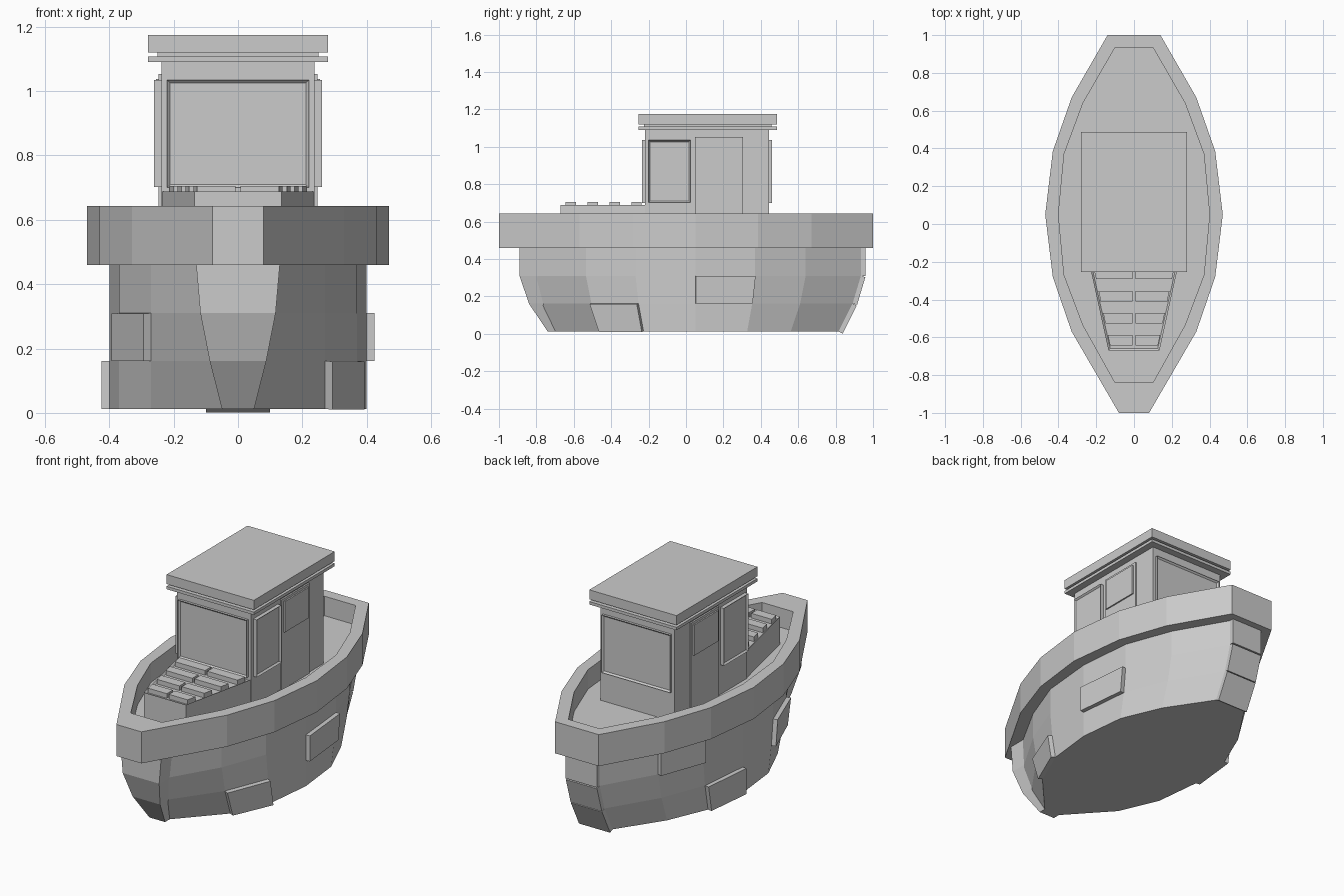
import bpy, bmesh
from mathutils import Vector

if "Cube" in bpy.data.objects:
    bpy.data.objects.remove(bpy.data.objects["Cube"])

# Half outlines, bow to stern
HULL = [(.10, -.84), (.27, -.535), (.37, -.27), (.40, .05), (.37, .37), (.27, .64), (.10, .935)]
RIM = [(.08, -1), (.33, -.57), (.43, -.28), (.47, .05), (.43, .385), (.33, .67), (.14, 1)]
# Hull levels: height, lengthwise scale, half width at the bow
ROWS = [(.53, 1, .10), (.46, 1, .10), (.31, 1, .09), (.162, .95, .065), (.0125, .865, .03)]


def finish(bm, name):
    bmesh.ops.recalc_face_normals(bm, faces=bm.faces[:])
    me = bpy.data.meshes.new(name)
    bm.to_mesh(me)
    bm.free()
    ob = bpy.data.objects.new(name, me)
    bpy.context.collection.objects.link(ob)
    return ob


def full(half):
    return list(half) + [(-x, y) for x, y in reversed(half)]


def loft(name, loops, cap=True, closed=False):
    """Bridge a stack of equal-length 3D loops."""
    bm = bmesh.new()
    rings = [[bm.verts.new(p) for p in lp] for lp in loops]
    n = len(rings[0])
    pairs = list(zip(rings, rings[1:])) + ([(rings[-1], rings[0])] if closed else [])
    for a, b in pairs:
        for i in range(n):
            j = (i + 1) % n
            bm.faces.new((a[i], a[j], b[j], b[i]))
    if cap:
        bm.faces.new(rings[0])
        bm.faces.new(rings[-1])
    return finish(bm, name)


def box(name, x0, x1, y0, y1, z0, z1):
    base = [(x0, y0), (x1, y0), (x1, y1), (x0, y1)]
    return loft(name, [[(x, y, z) for x, y in base] for z in (z0, z1)])


def recess(ob, direction, border, depth):
    """Inset the face pointing in a direction and push it in."""
    d = Vector(direction)
    bm = bmesh.new()
    bm.from_mesh(ob.data)
    bm.normal_update()
    f = max(bm.faces, key=lambda q: q.normal.dot(d))
    bmesh.ops.inset_region(bm, faces=[f], thickness=border)
    bmesh.ops.translate(bm, verts=f.verts[:], vec=-d * depth)
    bm.to_mesh(ob.data)
    bm.free()


def hull_point(row, col, side=1):
    z, s, bow = ROWS[row]
    x, y = HULL[col]
    return Vector(((bow if col == 0 else x) * side, .05 + (y - .05) * s, z))


def plate(name, corners, t=.025):
    """Slab standing out from a hull facet."""
    n = (corners[2] - corners[0]).cross(corners[3] - corners[1]).normalized()
    mid = sum(corners, Vector()) / 4
    if n.dot(mid - Vector((0, .05, .3))) < 0:
        n = -n
    return loft(name, [[p - n * .01 for p in corners], [p + n * t for p in corners]])


# Hull with deck
loops = []
for r in range(len(ROWS)):
    right = [hull_point(r, c) for c in range(7)]
    loops.append(right + [Vector((-p.x, p.y, p.z)) for p in reversed(right)])
loft("hull", loops)

# Raised bulwark rim
o, i = full(RIM), full(HULL)
loft("bulwark_rim", [[(x, y, z) for x, y in lp] for lp, z in
                     ((o, .46), (o, .643), (i, .643), (i, .46))], cap=False, closed=True)

# Bow stem
stem = [(.13, -.89, .11, .46), (.117, -.89, .11, .31), (.088, -.84, .10, .162), (.05, -.74, .06, .0125)]
loft("bow_stem", [[(-w, y, z), (w, y, z), (w, y + d, z), (-w, y + d, z)] for w, y, d, z in stem])

# Stern plates, one for each band
for r in (1, 2, 3):
    plate(f"stern_plate_{r}", [hull_point(r, 6), hull_point(r + 1, 6),
                               hull_point(r + 1, 6, -1), hull_point(r, 6, -1)])

# Patch plates on the sides: side, column, band
for k, (s, c, r) in enumerate([(1, 1, 3), (1, 3, 2), (-1, 1, 2), (-1, 3, 3), (-1, 4, 1)]):
    plate(f"hull_patch_{k}", [hull_point(r, c, s), hull_point(r, c + 1, s),
                              hull_point(r + 1, c + 1, s), hull_point(r + 1, c, s)])

# Cabin and layered roof
box("cabin", -.238, .238, -.22, .445, .525, 1.095)
box("roof_lower", -.28, .28, -.255, .487, 1.09, 1.107)
box("roof_core", -.25, .25, -.225, .457, 1.1, 1.125)
box("roof_upper", -.28, .28, -.255, .487, 1.12, 1.175)

# Front and rear windows
recess(box("front_window", -.22, .22, -.234, -.21, .70, 1.035), (0, -1, 0), .013, .009)
recess(box("rear_window", -.22, .22, .43, .459, .70, 1.035), (0, 1, 0), .013, .009)

# Side windows and doors
for s, tag in ((1, "right"), (-1, "left")):
    a, b = sorted((s * .22, s * .261))
    recess(box(f"side_window_{tag}", a, b, -.2, .025, .702, 1.035), (s, 0, 0), .012, .01)
    a, b = sorted((s * .22, s * .247))
    box(f"door_{tag}", a, b, .048, .305, .525, 1.053)
    a, b = sorted((s * .23, s * .255))
    box(f"door_window_{tag}", a, b, .065, .288, .86, 1.038)

# Tapered forward hatch
hood = [(-.135, -.67), (.135, -.67), (.235, -.215), (-.235, -.215)]
recess(loft("hatch", [[(x, y, z) for x, y in hood] for z in (.525, .688)]), (0, 0, 1), .015, .01)

# Hatch slats in two columns
for k in range(4):
    y0 = -.643 + .117 * k
    y1 = y0 + .055
    w0, w1 = (.127 + .21 * (y + .643) for y in (y0, y1))
    for s, tag in ((1, "right"), (-1, "left")):
        base = [(s * .007, y0), (s * w0, y0), (s * w1, y1), (s * .007, y1)]
        loft(f"hatch_slat_{tag}_{k}", [[(x, y, z) for x, y in base] for z in (.67, .705)])
